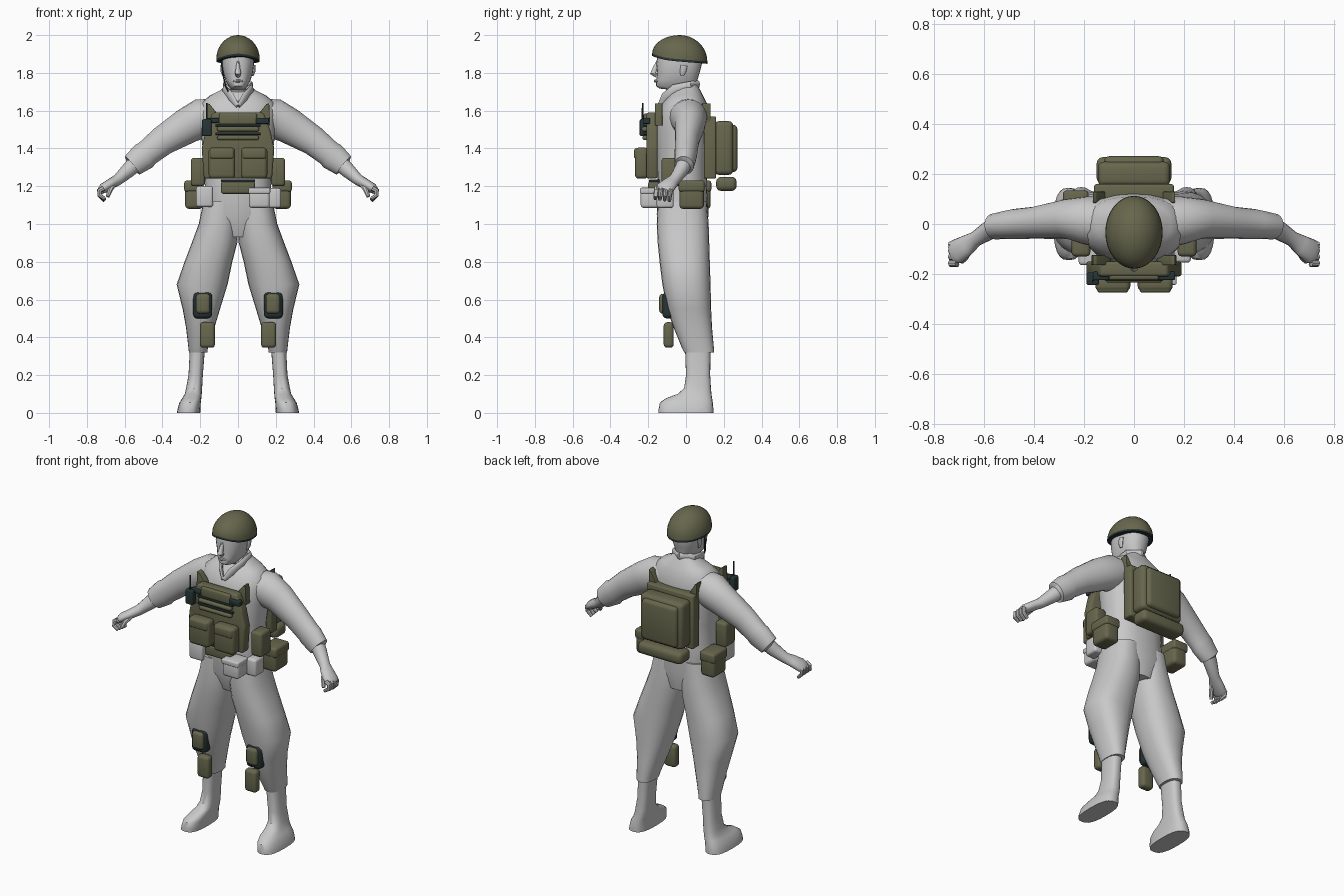
import bpy, bmesh, math
from mathutils import Vector


def material(name, rgb):
    m = bpy.data.materials.new(name)
    m.diffuse_color = (*rgb, 1)
    return m


GREY = material("light grey", (0.58, 0.58, 0.58))
OLIVE = material("olive", (0.135, 0.135, 0.075))
DARK = material("dark green", (0.02, 0.035, 0.035))


def finish(name, bm, mats, angle=40):
    bmesh.ops.recalc_face_normals(bm, faces=bm.faces)
    me = bpy.data.meshes.new(name)
    bm.to_mesh(me)
    bm.free()
    ob = bpy.data.objects.new(name, me)
    bpy.context.collection.objects.link(ob)
    for m in mats:
        me.materials.append(m)
    bpy.ops.object.select_all(action='DESELECT')
    ob.select_set(True)
    bpy.context.view_layer.objects.active = ob
    bpy.ops.object.shade_smooth_by_angle(angle=math.radians(angle))
    return ob


def loft(name, rings, mat):
    bm = bmesh.new()
    vs = [[bm.verts.new(p) for p in r] for r in rings]
    n = len(vs[0])
    for a, b in zip(vs, vs[1:]):
        for i in range(n):
            bm.faces.new((a[i], a[(i + 1) % n], b[(i + 1) % n], b[i]))
    bm.faces.new(vs[0])
    bm.faces.new(vs[-1])
    return finish(name, bm, [mat])


def angles(n):
    return [2 * math.pi * i / n for i in range(n)]


def stack(name, rows, mat, s=1, n=24, power=0.85):
    """Loft of level rounded sections, each row = z, x0, x1, y0, y1."""
    sgn = lambda v: math.copysign(abs(v) ** power, v)
    rings = [[Vector((s * ((x0 + x1) / 2 + (x1 - x0) / 2 * sgn(math.cos(t))),
                      (y0 + y1) / 2 + (y1 - y0) / 2 * sgn(math.sin(t)), z))
              for t in angles(n)] for z, x0, x1, y0, y1 in rows]
    return loft(name, rings, mat)


def tube(name, rows, mat, s=1, n=16, ref=(0, 1, 0)):
    """Loft along a path, each row = x, y, z, width radius, height radius."""
    pts = [Vector(r[:3]) for r in rows]
    rings = []
    for i, r in enumerate(rows):
        t = (pts[min(i + 1, len(pts) - 1)] - pts[max(i - 1, 0)]).normalized()
        v = t.cross(Vector(ref)).normalized()
        u = v.cross(t)
        ring = [pts[i] + u * r[3] * math.cos(a) + v * r[4] * math.sin(a) for a in angles(n)]
        rings.append([Vector((p.x * s, p.y, p.z)) for p in ring])
    return loft(name, rings, mat)


def plate(name, pts, y0, y1, mat, bevel=0.0, s=1):
    """Outline in x and z given thickness along y, with rounded edges."""
    bm = bmesh.new()
    a = [bm.verts.new((s * x, y0, z)) for x, z in pts]
    b = [bm.verts.new((s * x, y1, z)) for x, z in pts]
    n = len(pts)
    bm.faces.new(a)
    bm.faces.new(b)
    for i in range(n):
        bm.faces.new((a[i], a[(i + 1) % n], b[(i + 1) % n], b[i]))
    bmesh.ops.recalc_face_normals(bm, faces=bm.faces)
    if bevel:
        bmesh.ops.bevel(bm, geom=bm.edges[:], offset=bevel, segments=3, profile=0.5, affect='EDGES')
    return finish(name, bm, [mat])


def box(name, x0, x1, y0, y1, z0, z1, mat, bevel=0.012, s=1):
    return plate(name, [(x0, z0), (x1, z0), (x1, z1), (x0, z1)], y0, y1, mat, bevel, s)


# Torso, neck and head
stack("torso", [(0.93, -.10, .10, -.11, .10), (1.05, -.192, .192, -.155, .12),
                (1.2, -.175, .175, -.15, .11), (1.35, -.18, .18, -.155, .115),
                (1.5, -.20, .20, -.16, .125), (1.58, -.205, .205, -.148, .12),
                (1.64, -.195, .195, -.125, .11), (1.68, -.15, .15, -.09, .09),
                (1.71, -.09, .09, -.065, .075), (1.735, -.065, .065, -.055, .06)], GREY)
stack("head", [(1.66, -.06, .06, -.06, .055), (1.71, -.058, .058, -.08, .053),
               (1.717, -.04, .04, -.14, .053), (1.73, -.05, .05, -.158, .055),
               (1.76, -.066, .066, -.158, .06), (1.80, -.078, .078, -.152, .072),
               (1.85, -.085, .085, -.158, .085), (1.92, -.082, .082, -.145, .08)], GREY)
tube("nose", [(0, -.145, 1.86, .008, .012), (0, -.163, 1.825, .011, .014),
              (0, -.174, 1.798, .017, .017), (0, -.155, 1.785, .012, .012)], GREY, n=10, ref=(1, 0, 0))
tube("lips", [(-.025, -.148, 1.757, .006, .005), (0, -.16, 1.757, .01, .009),
              (.025, -.148, 1.757, .006, .005)], GREY, n=8)

# Helmet shell with a dark rim
bm = bmesh.new()
rings = []
N, K = 32, 9
for k in range(-1, K):
    f = max(k, 0) / K * math.pi / 2
    ring = []
    for t in angles(N):
        c, s = math.cos(t), math.sin(t)
        rim = 1.872 - .012 * s + (.018 * max(-s, 0) ** 3)
        z = rim + (2.0 - rim) * math.sin(f) - (.012 if k < 0 else 0)
        ring.append(bm.verts.new((.115 * math.cos(f) * c, -.033 + .146 * math.cos(f) * s, z)))
    rings.append(ring)
top = bm.verts.new((0, -.033, 2.0))
for k in range(K):
    for i in range(N):
        j = (i + 1) % N
        fc = bm.faces.new((rings[k][i], rings[k][j], rings[k + 1][j], rings[k + 1][i]))
        fc.material_index = 1 if k == 0 else 0
for i in range(N):
    bm.faces.new((rings[-1][i], rings[-1][(i + 1) % N], top))
bm.faces.new(rings[0]).material_index = 1
finish("helmet", bm, [OLIVE, DARK])
tube("chin_strap", [(-.09, -.05, 1.88, .006, .004), (-.081, -.07, 1.80, .006, .004),
                    (-.066, -.09, 1.73, .006, .004), (-.05, -.10, 1.70, .006, .004)], DARK, n=8)

for s, side in ((1, "left"), (-1, "right")):
    # Collar, ear
    tube(side + "_collar", [(.003, -.142, 1.625, .012, .008), (.035, -.115, 1.67, .025, .01),
                            (.072, -.06, 1.715, .025, .01), (.07, .02, 1.735, .02, .01),
                            (.0, .065, 1.74, .02, .01)], GREY, s, 10, (0, 0, 1))
    tube(side + "_ear", [(.077, -.02, 1.785, .01, .006), (.085, -.015, 1.81, .017, .008),
                         (.085, -.01, 1.84, .018, .008)], GREY, s, 10)

    # Sleeve, forearm and curled hand
    tube(side + "_sleeve", [(.10, 0, 1.58, .10, .085), (.19, .015, 1.56, .097, .105),
                            (.27, .02, 1.52, .08, .095), (.40, .005, 1.44, .064, .078),
                            (.48, .0, 1.375, .06, .07), (.50, -.002, 1.358, .058, .075),
                            (.56, -.01, 1.31, .052, .062), (.562, -.011, 1.308, .036, .036)], GREY, s, 20)
    tube(side + "_hand", [(.53, -.0, 1.335, .042, .045), (.58, -.025, 1.285, .038, .04),
                          (.635, -.06, 1.235, .031, .03), (.67, -.085, 1.215, .042, .028),
                          (.71, -.11, 1.19, .05, .027), (.728, -.12, 1.175, .04, .018)], GREY, s)
    for i in range(4):
        y = -.082 - .025 * i
        tube(f"{side}_finger_{i + 1}", [(.71, y, 1.19, .013, .015), (.734, y, 1.177, .013, .014),
                                        (.733, y - .004, 1.152, .012, .012),
                                        (.705, y - .006, 1.122 + .004 * i, .009, .009)], GREY, s, 8)
    tube(side + "_thumb", [(.66, -.10, 1.21, .018, .016), (.677, -.135, 1.18, .014, .013),
                           (.69, -.15, 1.145, .01, .01)], GREY, s, 8, (1, 0, 0))

    # Baggy trouser leg and boot
    stack(side + "_trouser_leg",
          [(1.12, .0, .183, -.15, .11), (1.0, -.002, .208, -.155, .12), (.9, .004, .245, -.15, .123),
           (.8, .03, .283, -.14, .126), (.68, .055, .325, -.125, .13), (.55, .095, .293, -.10, .133),
           (.45, .125, .275, -.065, .138), (.34, .16, .262, -.02, .148),
           (.32, .162, .26, -.01, .148), (.318, .18, .25, .01, .125)], GREY, s)
    stack(side + "_boot",
          [(.34, .175, .255, -.005, .13), (.2, .186, .262, .0, .128), (.13, .19, .275, -.01, .132),
           (.10, .192, .282, -.045, .135), (.078, .194, .295, -.105, .138),
           (.055, .197, .31, -.138, .142), (.02, .199, .32, -.145, .145),
           (0, .20, .323, -.145, .145)], GREY, s, power=.75)

    # Knee and shin pads
    box(side + "_knee_pad", .137, .237, -.125, -.06, .50, .64, DARK, .022, s)
    box(side + "_knee_cap", .147, .222, -.142, -.10, .525, .63, OLIVE, .018, s)
    box(side + "_shin_pad", .122, .202, -.118, -.065, .345, .48, OLIVE, .018, s)

    # Magazine pouches, side pouches, hip pouches
    box(side + "_chest_pouch", .015, .155, -.27, -.20, 1.24, 1.405, OLIVE, .02, s)
    box(side + "_chest_pouch_flap", .022, .148, -.275, -.21, 1.345, 1.40, OLIVE, .012, s)
    box(side + "_side_pouch", .175, .25, -.13, -.03, 1.20, 1.35, OLIVE, .016, s)
    yo = .0 if s > 0 else .035
    box(side + "_hip_pouch", .185, .28, -.035 + yo, .095 + yo, 1.08, 1.225, OLIVE, .02, s)
    box(side + "_hip_pouch_flap", .182, .285, -.039 + yo, .099 + yo, 1.17, 1.23, OLIVE, .014, s)

    # Shoulder straps, front and back
    plate(side + "_front_strap", [(.09, 1.56), (.17, 1.52), (.165, 1.64), (.15, 1.635)],
          -.165, -.125, OLIVE, .003, s)
    plate(side + "_back_strap", [(.10, 1.54), (.16, 1.54), (.165, 1.64), (.15, 1.63)],
          .085, .13, OLIVE, .003, s)

# Chest armour
half = [(.18, 1.24), (.192, 1.40), (.17, 1.50), (.135, 1.59)]
plate("vest_front", half + [(-x, z) for x, z in reversed(half)], -.21, -.15, OLIVE, .012)
box("vest_top_pouch", -.10, .10, -.225, -.19, 1.525, 1.585, OLIVE, .01)
box("vest_middle_roll", -.112, .112, -.235, -.20, 1.49, 1.515, OLIVE, .01)
box("vest_lower_roll", -.11, .11, -.23, -.20, 1.445, 1.468, OLIVE, .009)
for i, z in enumerate((1.517, 1.472)):
    box(f"vest_strap_{i + 1}", -.12, .12, -.226, -.20, z, z + .013, DARK, .003)
box("vest_buckle", .095, .165, -.225, -.19, 1.53, 1.562, DARK, .006)
box("belly_pouch", -.09, .09, -.20, -.14, 1.16, 1.225, OLIVE, .012)
box("belly_strap", -.09, .09, -.195, -.14, 1.222, 1.235, DARK, .003)

# Radio with antenna
box("radio", -.19, -.14, -.245, -.195, 1.465, 1.555, DARK, .008)
box("radio_mount", -.165, -.10, -.225, -.19, 1.535, 1.56, DARK, .005)
tube("antenna", [(-.165, -.23, 1.54, .005, .005), (-.165, -.23, 1.64, .004, .004)], DARK, n=8)

# Light pouches around the belt
box("front_belt_pouch", .058, .168, -.24, -.14, 1.085, 1.185, GREY, .016)
box("front_belt_pouch_lid", .055, .171, -.244, -.14, 1.16, 1.192, GREY, .008)
box("left_belt_pouch", .16, .228, -.155, -.065, 1.085, 1.19, GREY, .014)
box("right_belt_pouch", -.222, -.132, -.165, -.065, 1.09, 1.2, GREY, .014)

# Back panel, pack and bedroll
box("back_panel", -.16, .16, .095, .16, 1.24, 1.57, OLIVE, .01)
box("backpack", -.145, .145, .15, .25, 1.26, 1.545, OLIVE, .025)
box("backpack_pocket", -.12, .12, .20, .272, 1.275, 1.525, OLIVE, .022)
box("bedroll", -.15, .15, .16, .268, 1.175, 1.25, OLIVE, .026)
